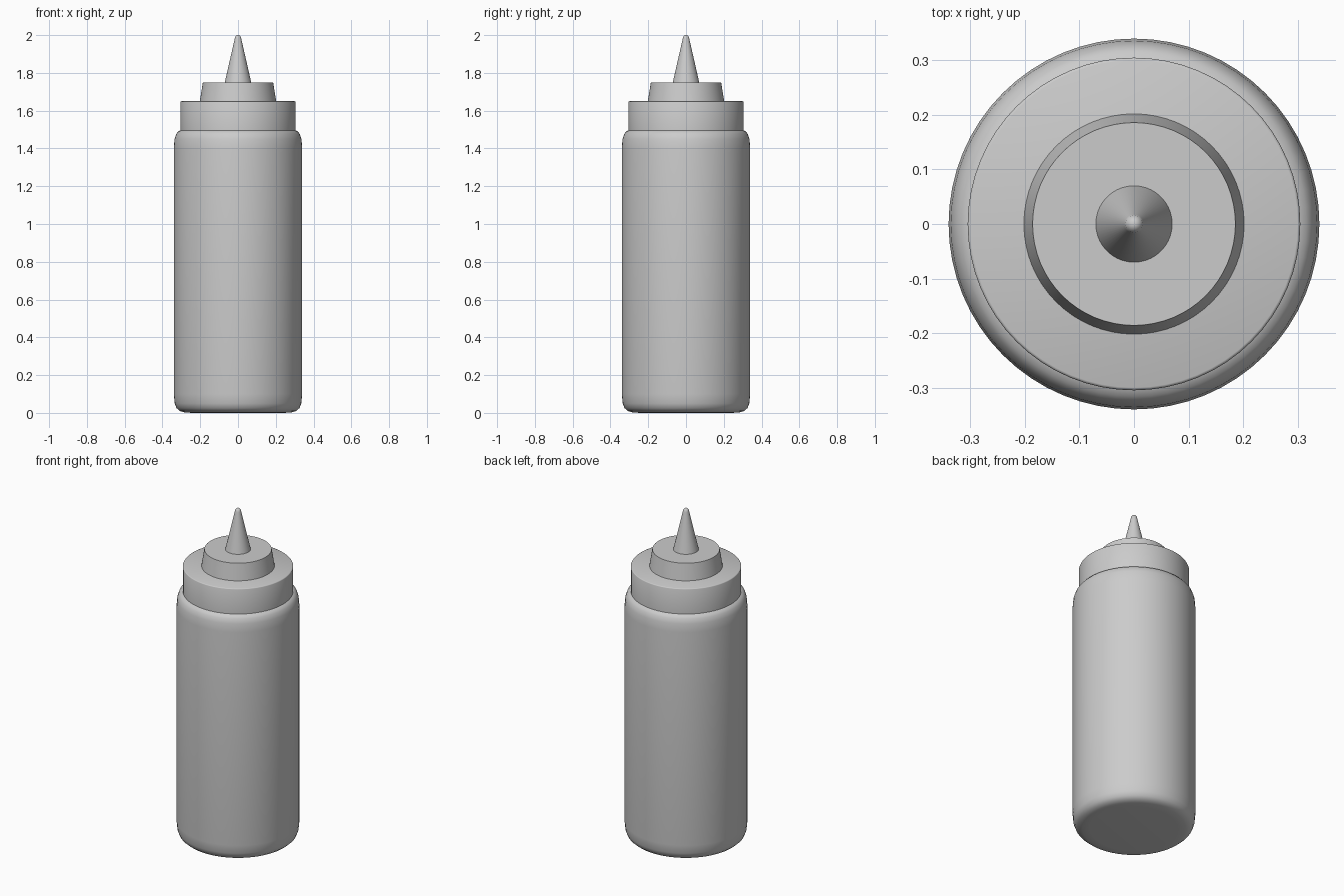
import bpy, bmesh, math

if "Cube" in bpy.data.objects:
    bpy.data.objects.remove(bpy.data.objects["Cube"])

SIDES = 64


def lathe(name, profile, smooth_angle=35):
    """Spin an (radius, height) profile round z and close both ends."""
    bm = bmesh.new()
    rings = []
    for r, z in profile:
        rings.append([bm.verts.new((r * math.cos(2 * math.pi * i / SIDES),
                                    r * math.sin(2 * math.pi * i / SIDES), z))
                      for i in range(SIDES)])
    for low, high in zip(rings, rings[1:]):
        for i in range(SIDES):
            j = (i + 1) % SIDES
            bm.faces.new((low[i], low[j], high[j], high[i]))
    bm.faces.new(list(reversed(rings[0])))
    bm.faces.new(rings[-1])
    mesh = bpy.data.meshes.new(name)
    bm.to_mesh(mesh)
    bm.free()
    obj = bpy.data.objects.new(name, mesh)
    bpy.context.collection.objects.link(obj)
    bpy.ops.object.select_all(action='DESELECT')
    obj.select_set(True)
    bpy.context.view_layer.objects.active = obj
    bpy.ops.object.shade_smooth_by_angle(angle=math.radians(smooth_angle))
    return obj


# Bottle with softly rounded base and shoulder
lathe("bottle_body", [
    (0.245, 0), (0.285, 0.003), (0.308, 0.010), (0.325, 0.025),
    (0.335, 0.05), (0.34, 0.10), (0.34, 1.40), (0.336, 1.45),
    (0.327, 1.477), (0.316, 1.49), (0.30, 1.498), (0.28, 1.50)])

# Screw collar with a fine softened rim
lathe("screw_collar", [
    (0.305, 1.49), (0.305, 1.645), (0.3035, 1.6485), (0.30, 1.65)], 50)

# Tapered raised step on the lid
lathe("lid_step", [(0.202, 1.65), (0.186, 1.75)])

# Conical nozzle with a rounded tip
lathe("nozzle", [
    (0.07, 1.75), (0.0175, 1.98), (0.0155, 1.990),
    (0.010, 1.997), (0.004, 2.0)], 50)
